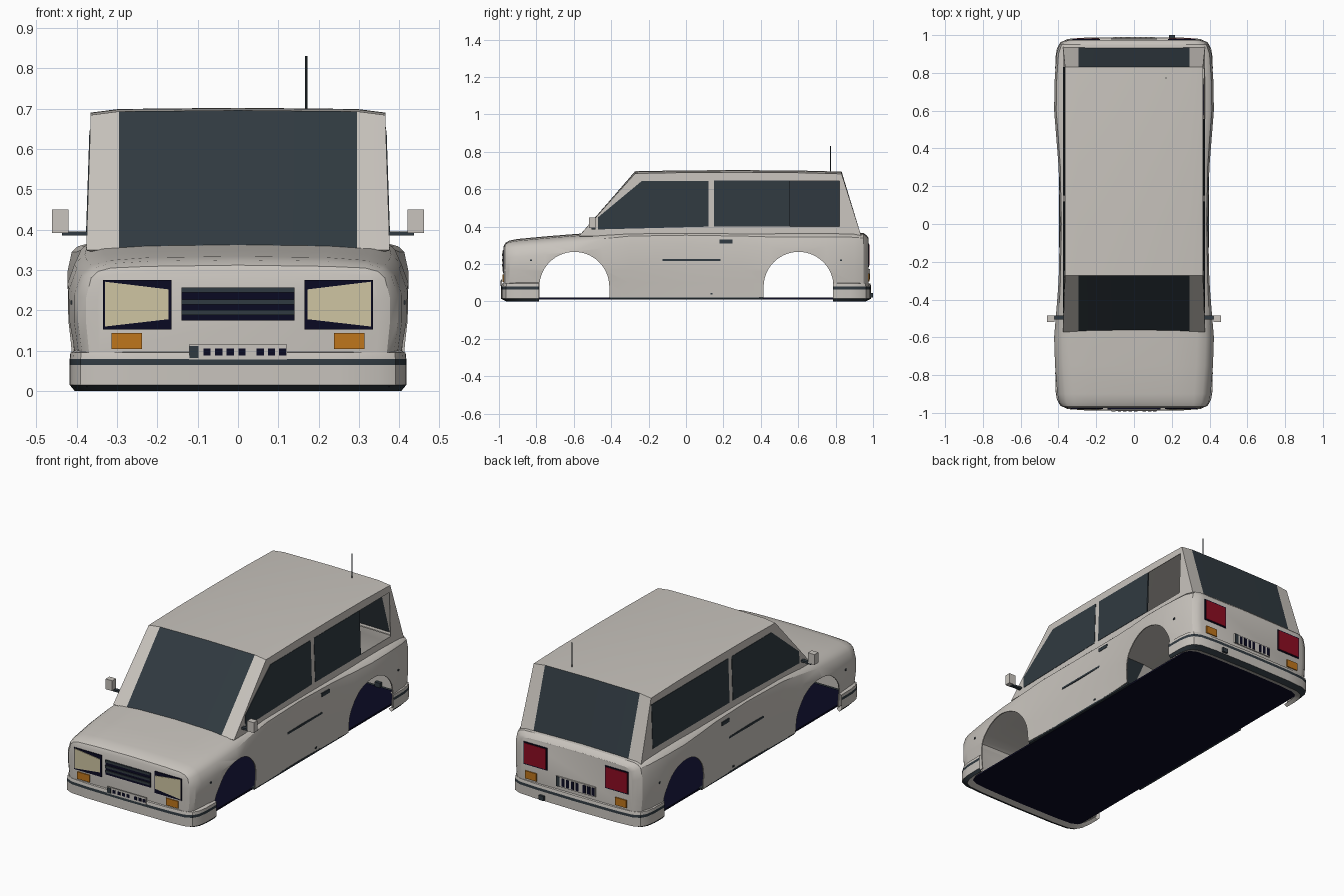
import bpy, bmesh, math
from mathutils import Vector

old = bpy.data.objects.get("Cube")
if old:
    bpy.data.objects.remove(old, do_unlink=True)


def material(name, r, g, b):
    m = bpy.data.materials.new(name)
    m.use_nodes = True
    m.diffuse_color = (r, g, b, 1)
    m.node_tree.nodes["Principled BSDF"].inputs["Base Color"].default_value = (r, g, b, 1)
    return m


PAINT = material("warm grey paint", .58, .55, .51)
SLATE = material("dark slate", .03, .042, .052)
NAVY = material("navy black", .003, .003, .016)
CREAM = material("cream lamp", .62, .56, .36)
ORANGE = material("orange lamp", .52, .18, .012)
RED = material("red lamp", .27, .004, .016)


def make(name, bm, mats):
    bmesh.ops.recalc_face_normals(bm, faces=bm.faces)
    me = bpy.data.meshes.new(name)
    bm.to_mesh(me)
    bm.free()
    for m in mats:
        me.materials.append(m)
    ob = bpy.data.objects.new(name, me)
    bpy.context.collection.objects.link(ob)
    return ob


def activate(ob):
    bpy.ops.object.select_all(action='DESELECT')
    ob.select_set(True)
    bpy.context.view_layer.objects.active = ob


def smooth(ob, angle=28):
    activate(ob)
    bpy.ops.object.shade_smooth_by_angle(angle=math.radians(angle))


def rect(a0, a1, z0, z1):
    return [(a0, z0), (a1, z0), (a1, z1), (a0, z1)]


def prism(name, outline, axis, lo, hi, mat, lean=0):
    """Extrude an outline along x (y,z points) or y (x,z points)."""
    bm = bmesh.new()
    rings = []
    for d in (lo, hi):
        rings.append([bm.verts.new((d - lean * (z - .35), a, z) if axis == 'x' else (a, d, z))
                      for a, z in outline])
    n = len(outline)
    bm.faces.new(rings[0])
    bm.faces.new(rings[1])
    for i in range(n):
        j = (i + 1) % n
        bm.faces.new((rings[0][i], rings[0][j], rings[1][j], rings[1][i]))
    return make(name, bm, [mat])


def skin(bm, rows):
    """Join rows of points with quads, returned as a list per row gap."""
    vs = [[bm.verts.new(p) for p in row] for row in rows]
    faces = [[bm.faces.new((a[i], a[i + 1], b[i + 1], b[i])) for i in range(len(a) - 1)]
             for a, b in zip(vs, vs[1:])]
    return vs, faces


def shell(ob, thickness, cutters):
    """Give a skin thickness, then cut openings out of it."""
    activate(ob)
    mod = ob.modifiers.new("thickness", 'SOLIDIFY')
    mod.thickness = thickness
    mod.offset = -1
    bpy.ops.object.modifier_apply(modifier=mod.name)
    for c in cutters:
        mod = ob.modifiers.new("opening", 'BOOLEAN')
        mod.operation = 'DIFFERENCE'
        mod.solver = 'EXACT'
        mod.object = c
        bpy.ops.object.modifier_apply(modifier=mod.name)
        bpy.data.objects.remove(c, do_unlink=True)


# Lower body: cross-sections along y as (y, half width, height, corner size)
STATIONS = [(-.975, .35, .295, .5), (-.967, .378, .312, .7), (-.945, .398, .325, .9),
            (-.9, .408, .334, 1), (-.75, .42, .348, 1), (-.6, .425, .36, 1),
            (-.45, .412, .37, .8), (-.3, .4, .372, .5), (0, .393, .372, .4),
            (.3, .4, .372, .5), (.45, .412, .372, .6), (.6, .424, .372, .6),
            (.75, .422, .372, .6), (.9, .412, .37, .6), (.95, .395, .365, .6),
            (.967, .375, .352, .6), (.975, .35, .34, .5)]


def section(y, w, h, c):
    half = [(w - .02 * c, .02), (w - .012 * c, .1), (w - .002 * c, .17),
            (w - .002 * c, h - .05 - .045 * c), (w - .02 * c, h - .045 * c),
            (w - .045 * c, h - .022 * c), (w - .09 * c, h - .01 * c), (.22, h - .003), (0, h)]
    return [(x, y, z) for x, z in half] + [(-x, y, z) for x, z in half[-2::-1]]


bm = bmesh.new()
rings, strips = skin(bm, [section(*s) for s in STATIONS])
bm.faces.new(rings[0])
bm.faces.new(rings[-1])
deck = [f for s, row in zip(STATIONS, strips) if -.5 < s[0] < .8 for f in row[6:10]]
bmesh.ops.delete(bm, geom=deck, context='FACES')
lower_body = make("lower_body", bm, [PAINT])

arches = []
for yc in (-.597, .602):
    arc = [(yc + .187 * math.cos(math.pi * i / 28), .078 + .187 * math.sin(math.pi * i / 28))
           for i in range(29)]
    arches.append(prism("arch_cutter", [(yc + .187, -.1)] + arc + [(yc - .187, -.1)],
                        'x', -.6, .6, PAINT))
shell(lower_body, .006, arches)
smooth(lower_body)

# Cabin: windscreen, roof and tailgate in one sheet, then the sides
PATH = [(-.572, .35, 0, .376), (-.272, .684, 1, .365), (0, .689, 1, .365), (.3, .69, 1, .365),
        (.6, .688, 1, .365), (.832, .682, 1, .365), (.937, .35, 0, .376)]
bm = bmesh.new()
rows = [[(-w, y, z), (-.295, y, z + .009 * k), (0, y, z + .012 * k),
         (.295, y, z + .009 * k), (w, y, z)] for y, z, k, w in PATH]
rings, strips = skin(bm, rows)
for row in (strips[0], strips[-1]):
    for f in row[1:3]:
        f.material_index = 1
for side in (0, -1):
    bm.faces.new([r[side] for r in rings])
cabin = make("cabin", bm, [PAINT, SLATE])

FRONT_PANE = [(-.47, .385), (.12, .4), (.12, .645), (-.235, .645), (-.47, .45)]
openings = []
for s in (-1, 1):
    for outline in (FRONT_PANE, rect(.152, .822, .4, .645)):
        openings.append(prism("window_cutter", outline, 'x', s * .3, s * .45, PAINT))
shell(cabin, .006, openings)
smooth(cabin, 15)

# Side glass; the left rear quarter is open
for s, side in ((-1, "right"), (1, "left")):
    prism(side + "_front_window", FRONT_PANE, 'x', s * .37, s * .378, SLATE, s * .033)
    prism(side + "_rear_window", rect(.15, .555 if s > 0 else .832, .4, .646),
          'x', s * .37, s * .378, SLATE, s * .033)

# Floor pan
prism("floor", rect(-.375, .375, .01, .02), 'y', -.96, .96, NAVY)

# Bumpers: wrap a banded profile round each end
PLAN = [(.417, .785), (.416, .88), (.408, .93), (.39, .962), (.35, .98), (.25, .987), (0, .99)]
PLAN += [(-x, y) for x, y in PLAN[-2::-1]]
BANDS = [(.93, .012), (.97, 0), (1, .015), (1, .065), (1, .08), (.996, .095), (.95, .105)]
for end, name in ((-1, "front_bumper"), (1, "rear_bumper")):
    bm = bmesh.new()
    _, strips = skin(bm, [[(x * k, end * y * (k if y > .8 else 1), z) for x, y in PLAN]
                          for k, z in BANDS])
    for i in (1, 3):
        for f in strips[i]:
            f.material_index = 1
    smooth(make(name, bm, [PAINT, SLATE]))

# Front lamps, indicators and grille
F = -.975
for s, side in ((-1, "right"), (1, "left")):
    prism(side + "_headlamp_surround", rect(s * .165, s * .335, .153, .275), 'y', F - .004, F + .004, NAVY)
    lens = [(s * .172, .178), (s * .329, .16), (s * .329, .271), (s * .172, .252)]
    prism(side + "_headlamp", lens, 'y', F - .007, F, CREAM)
    prism(side + "_front_indicator", rect(s * .238, s * .314, .104, .144), 'y', F - .006, F + .002, ORANGE)
    # Tail lamps
    prism(side + "_tail_surround", rect(s * .18, s * .326, .185, .311), 'y', -F - .004, -F + .004, NAVY)
    prism(side + "_tail_lamp", rect(s * .186, s * .32, .191, .305), 'y', -F, -F + .007, RED)
    prism(side + "_rear_indicator", rect(s * .245, s * .315, .107, .15), 'y', -F - .002, -F + .006, ORANGE)
prism("grille", rect(-.14, .14, .175, .257), 'y', F - .004, F + .004, NAVY)
for z in (.188, .214, .244):
    prism("grille_bar", rect(-.14, .14, z, z + .013), 'y', F - .008, F, SLATE)

# Registration plates with plain dark blocks
for name, d, zc, half in (("front_plate", F - .012, .097, .009), ("rear_plate", -F + .004, .145, .022)):
    out = -.003 if d < 0 else .003
    prism(name, rect(-.122, .122, zc - .019 if d < 0 else zc - .028, zc + .019 if d < 0 else zc + .028),
          'y', d - out, d + out, PAINT)
    flip = 1 if d < 0 else -1
    prism(name + "_band", rect(flip * -.12, flip * -.098, zc - half - .006, zc + half + .006),
          'y', d, d + out * 1.5, SLATE)
    for x in (-.077, -.048, -.019, .01, .055, .083, .11):
        prism(name + "_block", rect(flip * x - .009, flip * x + .009, zc - half, zc + half),
              'y', d, d + out * 1.5, NAVY)

# Side fittings, set on the body surface
bpy.context.view_layer.update()
FITTINGS = [("door_handle", .18, .248, .31, .33), ("side_strip", -.125, .185, .215, .226),
            ("front_marker", -.834, -.824, .215, .225), ("rear_marker", .824, .834, .215, .225),
            ("jacking_point", .13, .142, .036, .044)]
for s, side in ((-1, "right"), (1, "left")):
    for name, y0, y1, z0, z1 in FITTINGS:
        hit, p, _, _ = lower_body.ray_cast(Vector((s, (y0 + y1) / 2, (z0 + z1) / 2)), Vector((-s, 0, 0)))
        x = abs(p.x) if hit else .395
        prism(side + "_" + name, rect(y0, y1, z0, z1), 'x', s * (x - .004), s * (x + .004), SLATE)
    prism(side + "_sill", rect(-.41, .415, .012, .022), 'x', s * .37, s * .388, SLATE)
    # Door mirrors
    prism(side + "_mirror_arm", rect(-.505, -.485, .385, .396), 'x', s * .365, s * .436, SLATE)
    prism(side + "_mirror", rect(-.518, -.484, .392, .45), 'x', s * .42, s * .461, PAINT)

# Exhaust and aerial
prism("exhaust", rect(.185, .217, .02, .045), 'y', .95, 1, SLATE)
bpy.ops.mesh.primitive_cylinder_add(vertices=8, radius=.003, depth=.14, location=(.169, .773, .76))
bpy.context.object.name = "aerial"
bpy.context.object.data.materials.append(SLATE)
